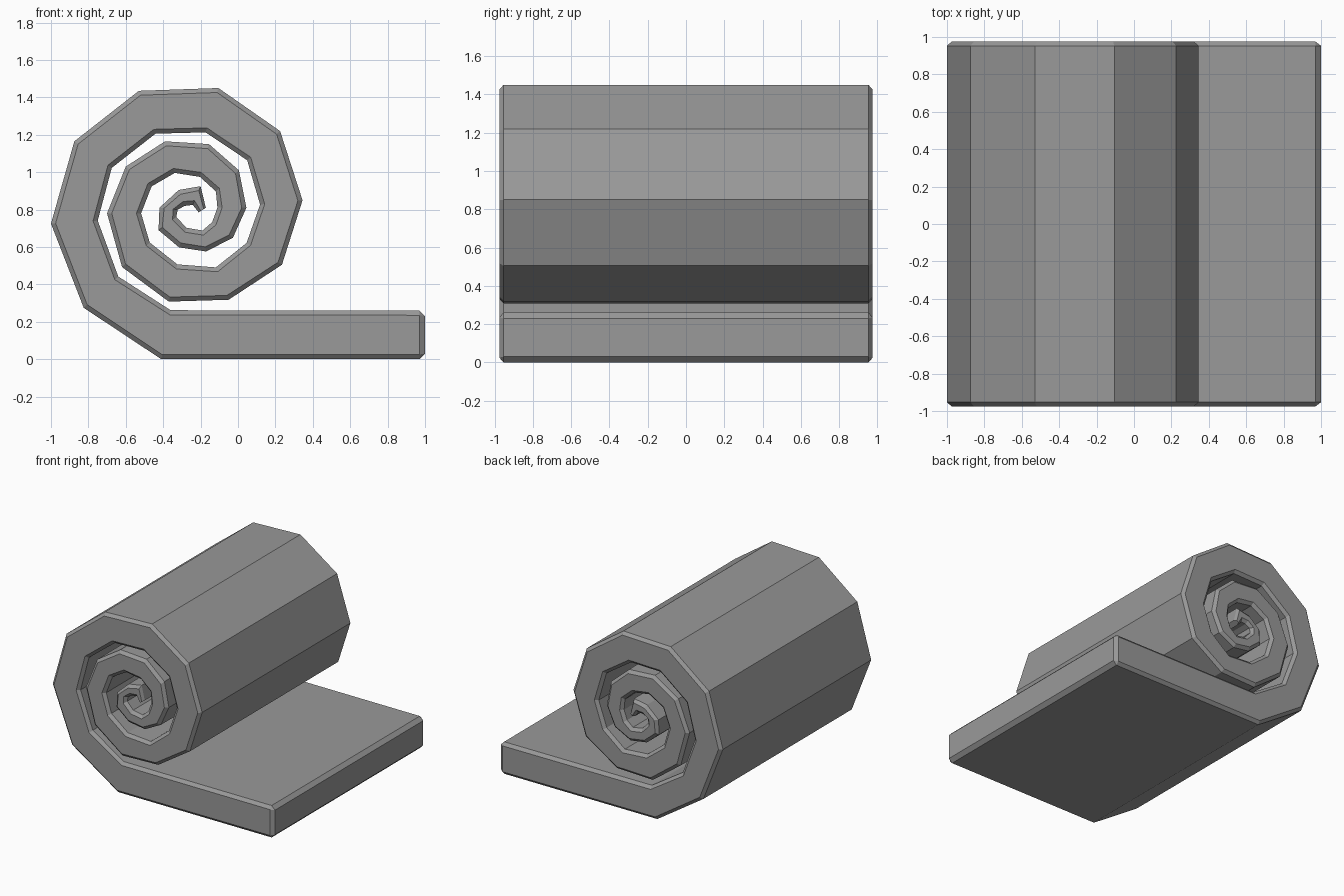
import bpy, bmesh
from mathutils import Vector

if "Cube" in bpy.data.objects:
    bpy.data.objects.remove(bpy.data.objects["Cube"])

HALF = 0.975      # half width along y
CY, CP = 0.022, 0.025   # chamfer depth along y and across the mat

# Outer and inner edge of the mat, from the flat end to the core of the roll
outer = [(0.97, 0), (-.41, 0), (-.825, .275), (-1, .725), (-.875, 1.165), (-.53, 1.435),
         (-.105, 1.45), (.225, 1.22), (.345, .85), (.235, .505), (-.05, .318),
         (-.37, .308), (-.62, .493), (-.70, .78), (-.60, 1.03), (-.39, 1.165),
         (-.155, 1.15), (.005, 1.01), (.045, .81), (-.027, .65), (-.17, .576),
         (-.315, .598), (-.425, .69), (-.42, .81), (-.317, .905), (-.20, .925),
         (-.172, .81)]
inner = [(0.97, .26), (-.36, .262), (-.64, .442), (-.75, .741), (-.675, 1.023), (-.441, 1.206),
         (-.173, 1.213), (.049, 1.064), (.118, .827), (.046, .622), (-.118, .491),
         (-.324, .507), (-.472, .624), (-.518, .78), (-.462, .924), (-.338, .996),
         (-.204, .975), (-.118, .897), (-.11, .81), (-.138, .733), (-.19, .688),
         (-.276, .703), (-.33, .761), (-.322, .80), (-.284, .82), (-.242, .825),
         (-.21, .785)]

bm = bmesh.new()


def section(o, i, half, cy, cp):
    """Chamfered rectangular cross-section between the two edges."""
    o, i = Vector(o), Vector(i)
    d = (i - o).normalized() * min(cp, (i - o).length * 0.3)
    ring = [(o, -half + cy), (o + d, -half), (i - d, -half), (i, -half + cy),
            (i, half - cy), (i - d, half), (o + d, half), (o, half - cy)]
    return [bm.verts.new((p.x, y, p.y)) for p, y in ring]


# Chamfered flat end, then every fold of the roll
rings = [section((1, .03), (1, .23), HALF - CY, 0, 0)]
rings += [section(o, i, HALF, CY, CP) for o, i in zip(outer, inner)]
for a, b in zip(rings, rings[1:]):
    for k in range(8):
        n = (k + 1) % 8
        bm.faces.new((a[k], a[n], b[n], b[k]))
bm.faces.new(rings[0])
bm.faces.new(rings[-1])
bmesh.ops.remove_doubles(bm, verts=bm.verts, dist=0.0005)
bmesh.ops.recalc_face_normals(bm, faces=bm.faces)

mesh = bpy.data.meshes.new("rolled_mat")
bm.to_mesh(mesh)
bm.free()

# Dark grey foam
foam = bpy.data.materials.new("dark_grey_foam")
foam.diffuse_color = (0.32, 0.32, 0.32, 1)
foam.use_nodes = True
foam.node_tree.nodes["Principled BSDF"].inputs["Base Color"].default_value = foam.diffuse_color
mesh.materials.append(foam)
bpy.context.collection.objects.link(bpy.data.objects.new("rolled_mat", mesh))
